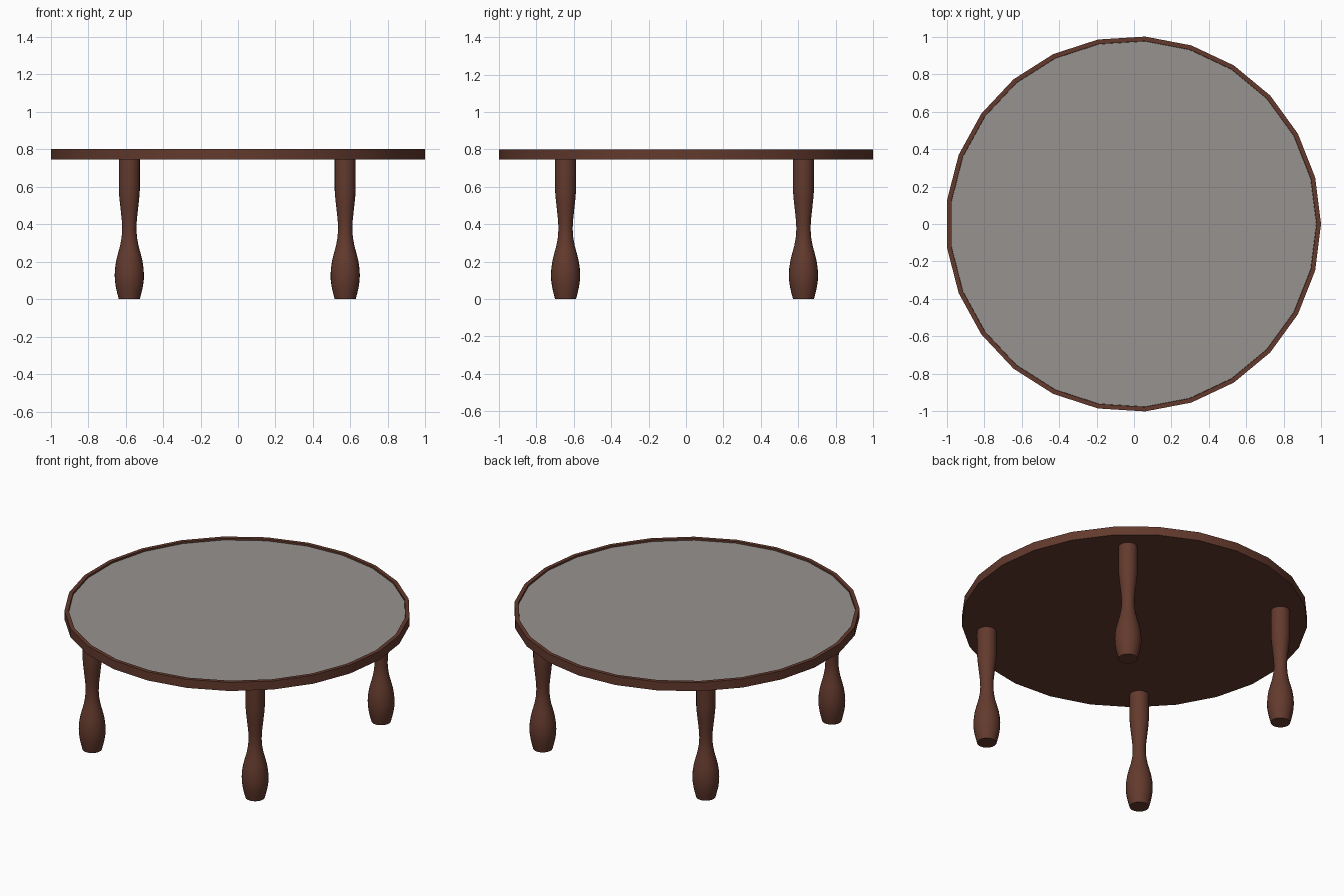
import bpy, bmesh, math

if "Cube" in bpy.data.objects:
    bpy.data.objects.remove(bpy.data.objects["Cube"])


def material(name, color):
    mat = bpy.data.materials.new(name)
    mat.diffuse_color = color
    mat.use_nodes = True
    mat.node_tree.nodes["Principled BSDF"].inputs["Base Color"].default_value = mat.diffuse_color
    return mat


def lathe(name, profile, sides, location, mat):
    """Spin a list of (radius, z) points round the z axis and cap open ends."""
    bm = bmesh.new()
    rings = []
    for r, z in profile:
        rings.append([bm.verts.new((r * math.cos(2 * math.pi * i / sides),
                                    r * math.sin(2 * math.pi * i / sides), z))
                      for i in range(sides)])
    for a, b in zip(rings, rings[1:]):
        for i in range(sides):
            j = (i + 1) % sides
            bm.faces.new((a[i], a[j], b[j], b[i]))
    bm.faces.new(rings[0][::-1])
    bm.faces.new(rings[-1])
    bmesh.ops.recalc_face_normals(bm, faces=bm.faces)
    mesh = bpy.data.meshes.new(name)
    bm.to_mesh(mesh)
    bm.free()
    mesh.materials.append(mat)
    obj = bpy.data.objects.new(name, mesh)
    obj.location = location
    bpy.context.collection.objects.link(obj)
    bpy.ops.object.select_all(action='DESELECT')
    obj.select_set(True)
    bpy.context.view_layer.objects.active = obj
    bpy.ops.object.shade_smooth_by_angle(angle=math.radians(30))
    return obj


wood = material("dark_wood", (0.125, 0.042, 0.026, 1))
glass = material("grey_glass", (0.31, 0.29, 0.28, 1))

# Tabletop: 25-sided board with a raised rim around a shallow recess
TOP = (-0.004, 0, 0)
lathe("tabletop", [(1.002, 0.745), (1.002, 0.80), (0.978, 0.80), (0.978, 0.78)],
      25, TOP, wood)

# Inset panel lying in the recess
lathe("top_panel", [(0.977, 0.781), (0.977, 0.789)], 25, TOP, glass)

# Four turned legs
leg_profile = [(0.056, 0), (0.064, 0.03), (0.072, 0.065), (0.077, 0.10),
               (0.078, 0.13), (0.076, 0.165), (0.070, 0.205), (0.060, 0.245),
               (0.049, 0.285), (0.041, 0.33), (0.038, 0.375), (0.040, 0.42),
               (0.047, 0.485), (0.053, 0.54), (0.056, 0.58), (0.056, 0.746)]
for side, sx in (("left", -1), ("right", 1)):
    for end, sy in (("front", -1), ("back", 1)):
        lathe(f"{end}_{side}_leg", leg_profile, 24,
              (-0.004 + sx * 0.576, -0.008 + sy * 0.636, 0), wood)
